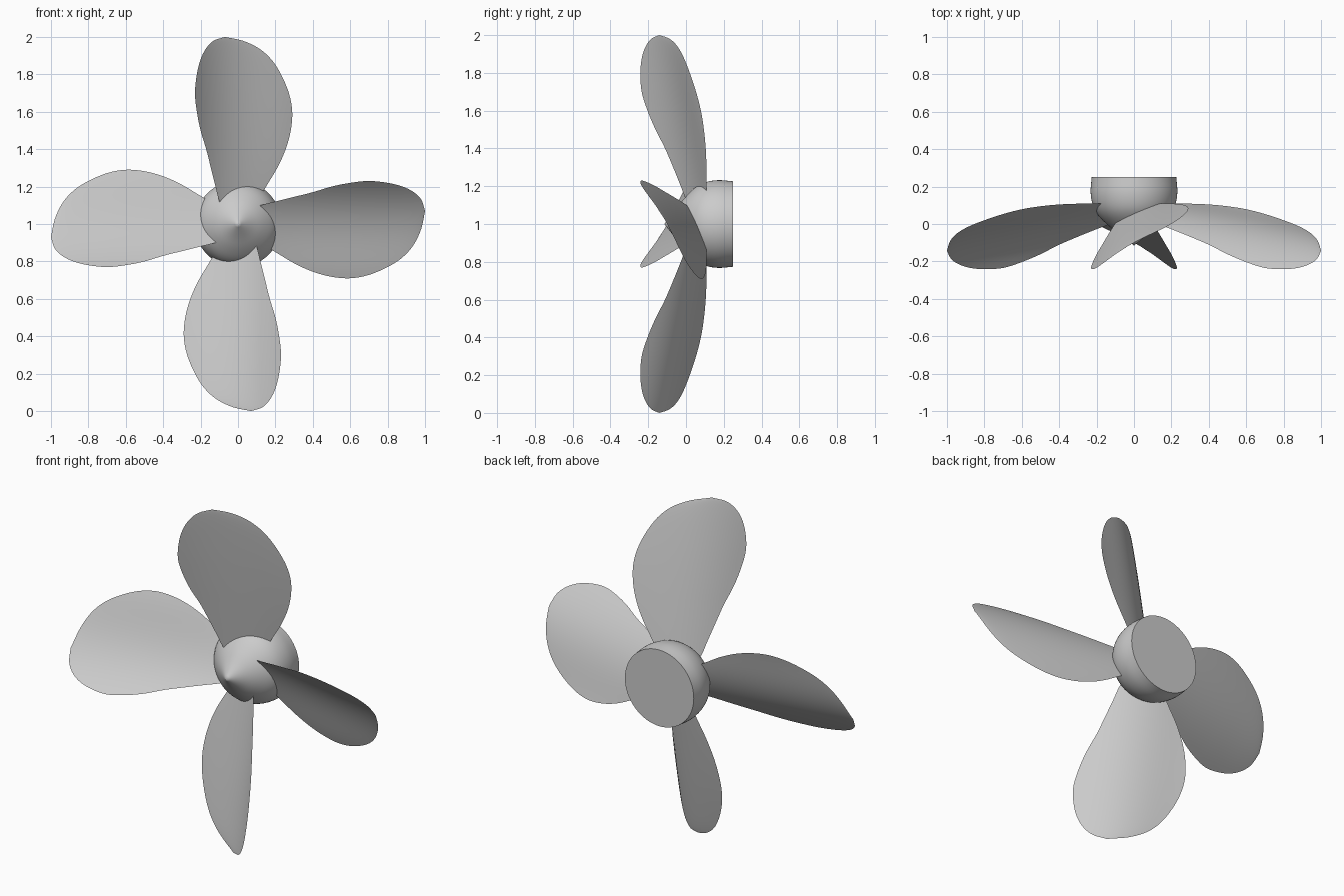
import bpy, bmesh, math
from mathutils import Matrix, Vector

if "Cube" in bpy.data.objects:
    bpy.data.objects.remove(bpy.data.objects["Cube"])

grey = bpy.data.materials.new("metal_grey")
grey.use_nodes = True
grey.diffuse_color = (0.6, 0.6, 0.6, 1)
grey.node_tree.nodes["Principled BSDF"].inputs["Base Color"].default_value = (0.6, 0.6, 0.6, 1)

CENTRE = Vector((0, 0, 1))


def spline(points, steps):
    """Smooth curve through the points (Catmull-Rom)."""
    pts = [Vector(p) for p in points]
    pts = [2 * pts[0] - pts[1]] + pts + [2 * pts[-1] - pts[-2]]
    out = []
    for a, b, c, d in zip(pts, pts[1:], pts[2:], pts[3:]):
        for i in range(steps):
            t = i / steps
            out.append(b + (c - a) * t / 2 + (2 * a - 5 * b + 4 * c - d) * t * t / 2
                       + (3 * b - a - 3 * c + d) * t ** 3 / 2)
    return out + [pts[-2]]


def finish(bm, name):
    bmesh.ops.remove_doubles(bm, verts=bm.verts, dist=1e-5)
    bmesh.ops.recalc_face_normals(bm, faces=bm.faces)
    mesh = bpy.data.meshes.new(name)
    bm.to_mesh(mesh)
    bm.free()
    mesh.materials.append(grey)
    obj = bpy.data.objects.new(name, mesh)
    bpy.context.collection.objects.link(obj)
    bpy.ops.object.select_all(action="DESELECT")
    obj.select_set(True)
    bpy.context.view_layer.objects.active = obj
    bpy.ops.object.shade_smooth_by_angle(angle=math.radians(40))
    return obj


def skin(bm, rings):
    """Join closed rings of points with quads."""
    rows = [[bm.verts.new(p) for p in ring] for ring in rings]
    n = len(rows[0])
    for a, b in zip(rows, rows[1:]):
        for i in range(n):
            j = (i + 1) % n
            bm.faces.new((a[i], a[j], b[j], b[i]))
    return rows


# Hub: pointed nose, rounded body, flat back (distance along y, radius)
hub_profile = spline([(-0.115, 0), (-0.06, 0.07), (-0.01, 0.135), (0.045, 0.19),
                      (0.1, 0.22), (0.17, 0.232), (0.25, 0.226)], 4)
SIDES = 64
bm = bmesh.new()
angles = [math.tau * i / SIDES for i in range(SIDES)]
rows = skin(bm, [[CENTRE + Vector((r * math.cos(a), y, r * math.sin(a))) for a in angles]
                 for y, r in hub_profile])
bm.faces.new(rows[-1])
finish(bm, "hub")

# Blade outline: height, left edge, right edge
outline = spline([(1.02, -0.06, 0.05), (1.12, -0.1, 0.105), (1.2, -0.12, 0.15),
                  (1.3, -0.145, 0.21), (1.4, -0.17, 0.255), (1.5, -0.2, 0.282),
                  (1.6, -0.22, 0.29), (1.7, -0.23, 0.272), (1.8, -0.22, 0.23),
                  (1.88, -0.2, 0.178), (1.94, -0.17, 0.11), (1.98, -0.13, 0.025),
                  (2.0, -0.07, -0.07)], 4)
ACROSS = 20


def blade_section(z, left, right):
    """Thin cambered section, swept forward towards the tip."""
    front, back = [], []
    for i in range(ACROSS + 1):
        s = i / ACROSS
        x = left + (right - left) * s
        y = 0.05 + 0.5 * x + x * x * (1.8 * x - 1) - 0.19 * (z - 1.2)
        half = 0.03 * (right - left) * s * (1 - s) * 2
        front.append(Vector((x, y - half, z)))
        back.append(Vector((x, y + half, z)))
    return front + back[-2:0:-1]


for k, name in enumerate(("blade_top", "blade_left", "blade_bottom", "blade_right")):
    bm = bmesh.new()
    rows = skin(bm, [blade_section(*p) for p in outline])
    bm.faces.new(rows[0])
    bmesh.ops.dissolve_degenerate(bm, edges=bm.edges, dist=1e-5)
    turn = Matrix.Rotation(k * math.pi / 2, 3, "Y")
    bmesh.ops.rotate(bm, verts=bm.verts, cent=CENTRE, matrix=turn)
    finish(bm, name)
